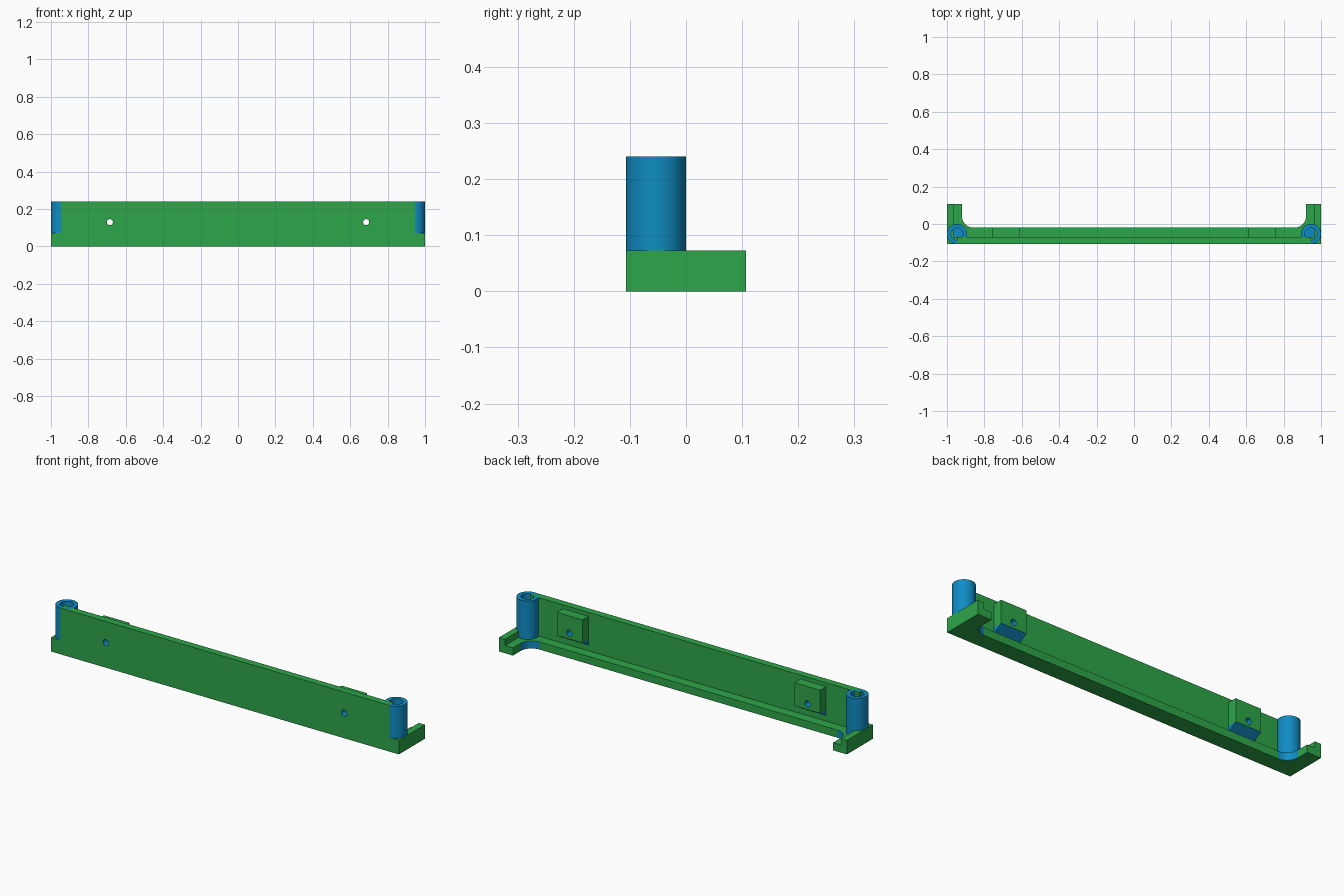
import bpy, bmesh, math
from mathutils import Matrix, Vector

if "Cube" in bpy.data.objects:
    bpy.data.objects.remove(bpy.data.objects["Cube"])


def material(name, rgb):
    m = bpy.data.materials.new(name)
    m.diffuse_color = (*rgb, 1)
    m.use_nodes = True
    m.node_tree.nodes["Principled BSDF"].inputs["Base Color"].default_value = m.diffuse_color
    return m


GREEN = material("green", (0.027, 0.38, 0.067))
BLUE = material("blue", (0.005, 0.26, 0.55))


def finish(name, bm, mats):
    bmesh.ops.remove_doubles(bm, verts=bm.verts, dist=1e-5)
    bmesh.ops.recalc_face_normals(bm, faces=bm.faces)
    me = bpy.data.meshes.new(name)
    bm.to_mesh(me)
    bm.free()
    for m in mats:
        me.materials.append(m)
    ob = bpy.data.objects.new(name, me)
    bpy.context.collection.objects.link(ob)
    return ob


def activate(ob):
    bpy.ops.object.select_all(action='DESELECT')
    ob.select_set(True)
    bpy.context.view_layer.objects.active = ob


def prism(name, pts, step, mats):
    """Extrude a closed outline of 3D points along the vector step."""
    bm = bmesh.new()
    face = bm.faces.new([bm.verts.new(p) for p in pts])
    ext = bmesh.ops.extrude_face_region(bm, geom=[face], use_keep_orig=True)
    moved = [v for v in ext["geom"] if isinstance(v, bmesh.types.BMVert)]
    bmesh.ops.translate(bm, verts=moved, vec=step)
    return finish(name, bm, mats)


def box(name, x0, x1, y0, y1, z0, z1, mats):
    pts = [(x0, y0, z0), (x1, y0, z0), (x1, y1, z0), (x0, y1, z0)]
    return prism(name, pts, (0, 0, z1 - z0), mats)


def drill(ob, x, z, r):
    """Drill a blue-lined round hole along y."""
    bm = bmesh.new()
    bmesh.ops.create_cone(bm, cap_ends=True, segments=24, radius1=r, radius2=r, depth=0.6,
                          matrix=Matrix.Translation((x, 0, z)) @ Matrix.Rotation(math.pi / 2, 4, 'X'))
    cutter = finish("hole_cutter", bm, [BLUE])
    cutter.hide_render = True
    mod = ob.modifiers.new("hole", 'BOOLEAN')
    mod.operation, mod.solver, mod.object = 'DIFFERENCE', 'EXACT', cutter
    activate(ob)
    bpy.ops.object.modifier_apply(modifier=mod.name)
    bpy.data.objects.remove(cutter)
    for p in ob.data.polygons:
        c = p.center
        if abs(p.normal.y) < 0.1 and math.hypot(c.x - x, c.z - z) < r * 1.05:
            p.material_index = 1


FRONT, BACK = -0.107, 0.107
LEDGE_Z, RIM_Z, TOP_Z = 0.04, 0.073, 0.24
WALL_Y, INNER_Y, INNER_X = -0.07, -0.02, 0.92
TUBE_R = 0.0535
TUBE_X, TUBE_Y = 1 - TUBE_R, FRONT + TUBE_R

# Base ledge: U-shaped outline with rounded inner corners
R = 0.063
cx, cy = INNER_X - R, INNER_Y + R
arc = [(cx + R * math.cos(a), cy - R * math.sin(a))
       for a in (math.radians(i * 7.5) for i in range(13))]
half = [(1, FRONT), (1, BACK), (INNER_X, BACK)] + arc
outline = half + [(-x, y) for x, y in reversed(half)]
ledge = prism("base_ledge", [(x, y, 0) for x, y in outline], (0, 0, LEDGE_Z), [GREEN, BLUE])
for p in ledge.data.polygons:
    if abs(p.normal.x) > 0.02 and abs(p.normal.y) > 0.02:
        p.material_index = 1
activate(ledge)
bpy.ops.object.shade_smooth_by_angle(angle=math.radians(30))

# Raised outer rim
half = [(1, FRONT), (1, BACK), (0.965, BACK), (0.965, WALL_Y)]
outline = half + [(-x, y) for x, y in reversed(half)]
prism("outer_rim", [(x, y, LEDGE_Z) for x, y in outline], (0, 0, RIM_Z - LEDGE_Z), [GREEN])

# Front wall with two screw holes
HOLE_X, HOLE_Z, HOLE_R = 0.685, 0.13, 0.016
wall = box("front_wall", -TUBE_X, TUBE_X, FRONT, WALL_Y, RIM_Z, TOP_Z, [GREEN, BLUE])

for side, s in (("right", 1), ("left", -1)):
    drill(wall, s * HOLE_X, HOLE_Z, HOLE_R)

    # Screw block on the back of the wall, with a sloped support below
    x0, x1 = sorted((s * 0.61, s * 0.757))
    block = box(side + "_screw_block", x0, x1, WALL_Y, INNER_Y, 0.10, 0.22, [GREEN, BLUE])
    drill(block, s * HOLE_X, HOLE_Z, HOLE_R)
    prism(side + "_block_support",
          [(x0, WALL_Y, 0.10), (x0, INNER_Y, 0.10), (x0, WALL_Y, 0.07)],
          (x1 - x0, 0, 0), [BLUE])

    # Corner tube: lathed profile with a blind bore
    profile = [(0, 0.05), (0.032, 0.05), (0.032, TOP_Z), (TUBE_R, TOP_Z),
               (TUBE_R, LEDGE_Z), (0, LEDGE_Z)]
    bm = bmesh.new()
    centre = Vector((s * TUBE_X, TUBE_Y, 0))
    vs = [bm.verts.new(centre + Vector((r, 0, z))) for r, z in profile]
    es = [bm.edges.new(pair) for pair in zip(vs, vs[1:])]
    bmesh.ops.spin(bm, geom=vs + es, cent=centre, axis=(0, 0, 1),
                   angle=math.tau, steps=48, use_merge=True)
    tube = finish(side + "_corner_tube", bm, [BLUE])
    activate(tube)
    bpy.ops.object.shade_smooth_by_angle(angle=math.radians(30))
